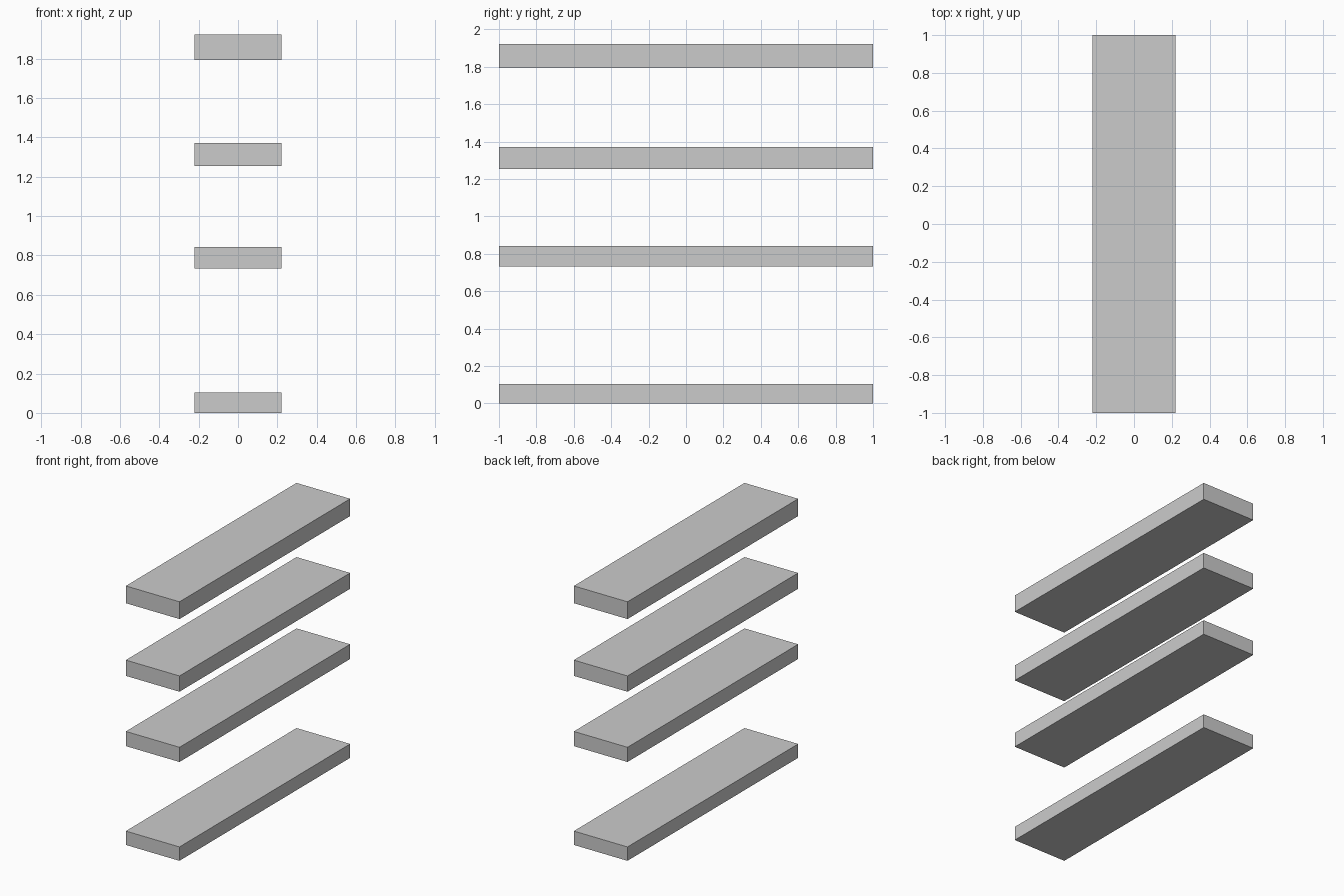
import bpy

if "Cube" in bpy.data.objects:
    bpy.data.objects.remove(bpy.data.objects["Cube"])

# One plain grey for every board
grey = bpy.data.materials.new("light grey")
grey.diffuse_color = (0.6, 0.6, 0.6, 1.0)
grey.use_nodes = True
grey.node_tree.nodes["Principled BSDF"].inputs["Base Color"].default_value = grey.diffuse_color

WIDTH, LENGTH = 0.44, 2.0


def board(name, bottom, top):
    """Flat rectangular board spanning the given heights."""
    bpy.ops.mesh.primitive_cube_add(size=1, location=(0, 0, (bottom + top) / 2))
    obj = bpy.context.object
    obj.name = name
    obj.scale = (WIDTH, LENGTH, top - bottom)
    bpy.ops.object.transform_apply(location=False, rotation=False, scale=True)
    obj.data.materials.append(grey)


# Four stacked shelves, thicker towards the top
board("bottom_shelf", 0.0, 0.103)
board("lower_middle_shelf", 0.733, 0.842)
board("upper_middle_shelf", 1.254, 1.371)
board("top_shelf", 1.793, 1.921)
